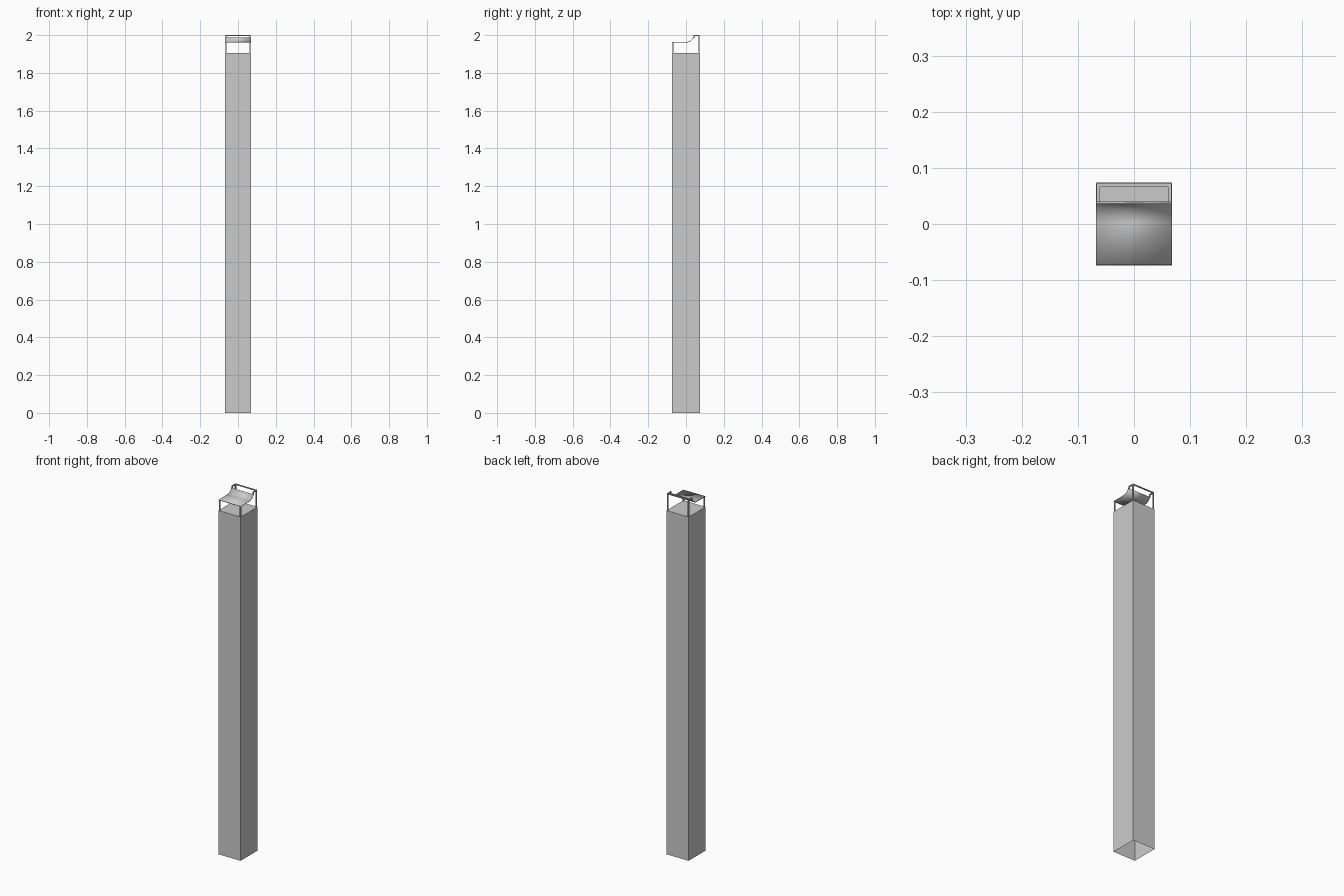
import bpy, bmesh, math

if "Cube" in bpy.data.objects:
    bpy.data.objects.remove(bpy.data.objects["Cube"])

X, Y = 0.068, 0.074   # half width, half depth
T = 0.006             # bar thickness


def finish(name, bm):
    bmesh.ops.recalc_face_normals(bm, faces=bm.faces)
    me = bpy.data.meshes.new(name)
    bm.to_mesh(me)
    bm.free()
    ob = bpy.data.objects.new(name, me)
    bpy.context.collection.objects.link(ob)
    return ob


def box(name, x0, x1, y0, y1, z0, z1, open_bottom=False):
    bm = bmesh.new()
    bmesh.ops.create_cube(bm, size=1)
    for v in bm.verts:
        v.co.x = x1 if v.co.x > 0 else x0
        v.co.y = y1 if v.co.y > 0 else y0
        v.co.z = z1 if v.co.z > 0 else z0
    ob_faces = [f for f in bm.faces if all(abs(v.co.z - z0) < 1e-6 for v in f.verts)]
    if open_bottom:
        bmesh.ops.delete(bm, geom=ob_faces, context='FACES_ONLY')
    return finish(name, bm)


# Hollow column, closed on top and open underneath
box("column", -X, X, -Y, Y, 0, 1.905, True)

# Corner posts and the short side arms of the rear frame
xo, yo = X - 0.001, Y - 0.002
for side, s in (("left", -1), ("right", 1)):
    xa, xb = sorted((s * xo, s * (xo - T)))
    box(side + "_front_post", xa, xb, -yo, -yo + T, 1.905, 1.963)
    box(side + "_back_post", xa, xb, yo - T, yo, 1.905, 2.0)
    box(side + "_top_arm", xa, xb, 0.039, yo, 1.995, 2.0)
    box(side + "_arm_tip", xa, xb, 0.039, 0.044, 1.984, 2.0)

# Rear top rail
box("rear_rail", -xo, xo, yo - T, yo, 1.995, 2.0)

# Curved seat sheet: flat front sweeping up to the rear
R, a_max = 0.04, math.radians(68)
prof = [(-Y + 0.001, 1.963)]
for i in range(13):
    a = a_max * i / 12
    prof.append((0.002 + R * math.sin(a), 1.963 + R * (1 - math.cos(a))))
bm = bmesh.new()
rows = [[bm.verts.new((x, y, z)) for x in (-X, X)] for y, z in prof]
for p, q in zip(rows, rows[1:]):
    bm.faces.new((p[0], p[1], q[1], q[0]))
seat = finish("curved_seat", bm)
m = seat.modifiers.new("thickness", 'SOLIDIFY')
m.thickness = 0.003
m.offset = 0
bpy.context.view_layer.objects.active = seat
seat.select_set(True)
bpy.ops.object.shade_smooth_by_angle(angle=math.radians(35))
